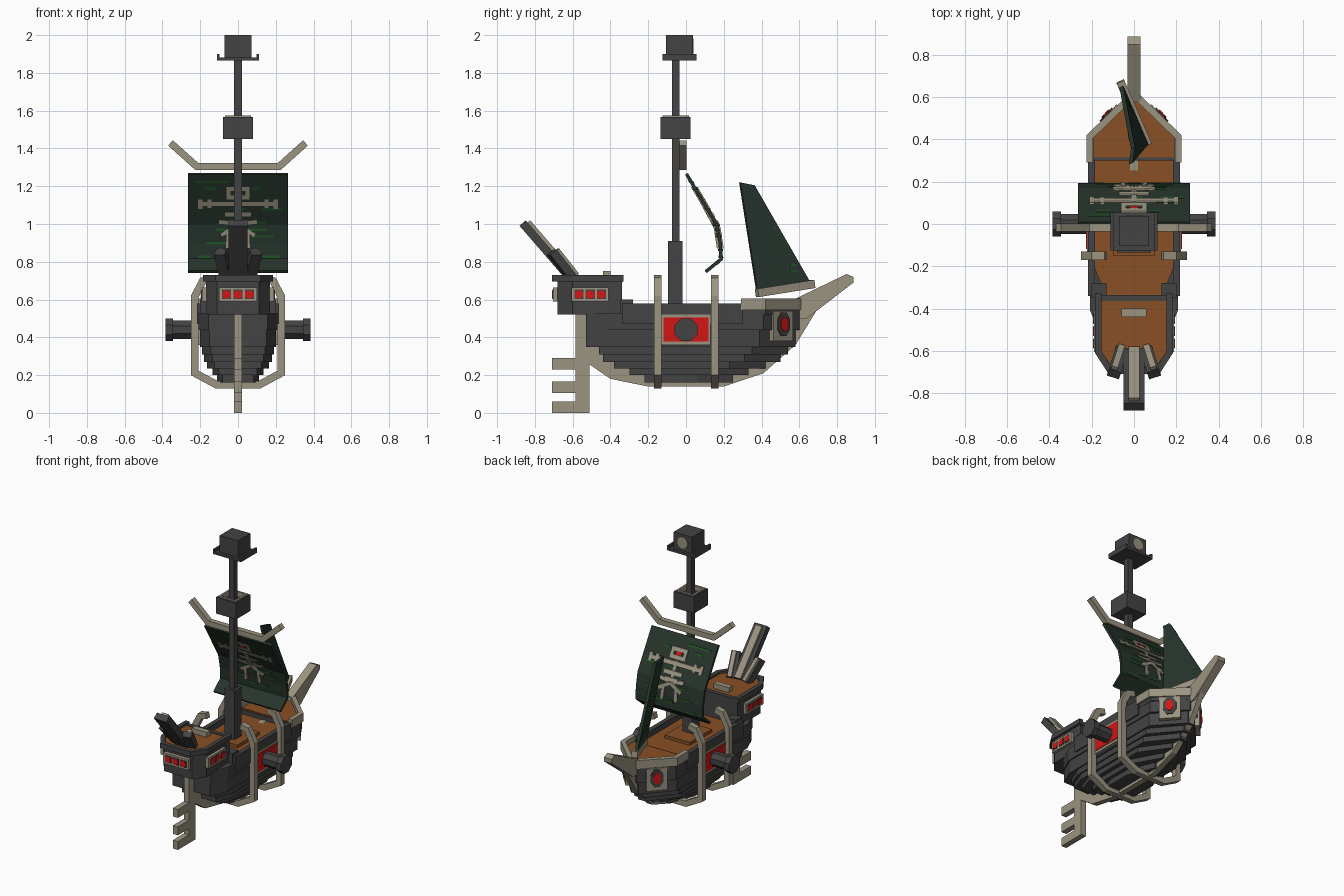
import bpy, bmesh, math, random
from mathutils import Vector, Matrix

cube = bpy.data.objects.get("Cube")
if cube:
    bpy.data.objects.remove(cube)
random.seed(4)


def material(name, colour):
    mat = bpy.data.materials.new(name)
    mat.use_nodes = True
    mat.diffuse_color = (*colour, 1)
    mat.node_tree.nodes["Principled BSDF"].inputs["Base Color"].default_value = (*colour, 1)
    return mat


BONE = material("weathered bone", (.33, .295, .22))
DARK = material("charcoal wood", (.056, .056, .058))
BROWN = material("brown deck", (.25, .08, .018))
RED = material("glowing red", (.65, .008, .008))
SAIL = material("dark green sail", (.02, .034, .025))
GREEN = material("green streak", (.014, .09, .017))


def build(name, verts, faces, mat):
    mesh = bpy.data.meshes.new(name)
    mesh.from_pydata([tuple(v) for v in verts], [], faces)
    bm = bmesh.new()
    bm.from_mesh(mesh)
    bmesh.ops.recalc_face_normals(bm, faces=bm.faces)
    bm.to_mesh(mesh)
    bm.free()
    mesh.materials.append(mat)
    obj = bpy.data.objects.new(name, mesh)
    bpy.context.collection.objects.link(obj)
    return obj


def place(p, axis, depth):
    u, v = p
    return {"x": (depth, u, v), "y": (u, depth, v), "z": (u, v, depth)}[axis]


def prism(name, pts, axis, a, b, mat):
    """Outline extruded along an axis from a to b."""
    n = len(pts)
    verts = [place(p, axis, d) for d in (a, b) for p in pts]
    sides = [(i, (i + 1) % n, (i + 1) % n + n, i + n) for i in range(n)]
    return build(name, verts, [tuple(range(n)), tuple(range(n, n + n))] + sides, mat)


def box(name, x, y, z, mat):
    corners = [(x[0], y[0]), (x[1], y[0]), (x[1], y[1]), (x[0], y[1])]
    return prism(name, corners, "z", z[0], z[1], mat)


def strip(name, path, t, axis, a, b, mat):
    """Bent plank: an open path thickened to its left by t, extruded along an axis."""
    pts = [Vector(p) for p in path]
    normals = []
    for p, q in zip(pts, pts[1:]):
        d = (q - p).normalized()
        normals.append(Vector((-d.y, d.x)))
    inner = []
    for i, p in enumerate(pts):
        m, n = normals[max(i - 1, 0)], normals[min(i, len(normals) - 1)]
        inner.append(p + (m + n) * t / (1 + m.dot(n)))
    k = len(pts)
    verts = [place(p, axis, d) for d in (a, b) for p in pts + inner]
    ring = lambda i: (i, i + k, i + 3 * k, i + 2 * k)
    faces = [ring(0), ring(k - 1)]
    for i in range(k - 1):
        r, s = ring(i), ring(i + 1)
        faces += [(r[j], s[j], s[(j + 1) % 4], r[(j + 1) % 4]) for j in range(4)]
    return build(name, verts, faces, mat)


def tube(name, start, direction, rx, ry, length, mat, sides=8):
    """Faceted cylinder along a direction; four sides give a beam."""
    d = Vector(direction).normalized()
    side = Vector((0, 0, 1)).cross(d).normalized()
    up = d.cross(side)
    grow = 1 / math.cos(math.pi / sides)
    verts = []
    for h in (0, length):
        for i in range(sides):
            a = math.tau * (i + .5) / sides
            verts.append(Vector(start) + d * h + (side * math.cos(a) * rx + up * math.sin(a) * ry) * grow)
    faces = [(i, (i + 1) % sides, (i + 1) % sides + sides, i + sides) for i in range(sides)]
    return build(name, verts, faces + [tuple(range(sides)), tuple(range(sides, 2 * sides))], mat)


def mirrored(pts):
    return pts + [(-x, y) for x, y in reversed(pts)]


# Stepped hull
layers = [(.16, .2, .11, -.22, .25), (.2, .235, .135, -.3, .33), (.235, .27, .165, -.38, .42),
          (.27, .31, .18, -.44, .5), (.31, .35, .19, -.46, .54), (.35, .44, .2, -.53, .58),
          (.44, .53, .208, -.53, .6)]
for z0, z1, w, stern, bow in layers:
    plan = mirrored([(w * .75, stern), (w, stern + .12), (w, bow - .19), (.03, bow)])
    prism("hull_layer", plan, "z", z0, z1, DARK)

# Decks, hatch and bow platform
prism("main_deck", mirrored([(.13, -.35), (.19, -.2), (.19, .3)]), "z", .52, .538, BROWN)
prism("bow_platform", mirrored([(.21, .3), (.21, .42), (.03, .6)]), "z", .52, .565, DARK)
prism("bow_deck", mirrored([(.19, .315), (.19, .41), (.02, .58)]), "z", .56, .572, BROWN)
box("hatch", (-.1, .1), (-.15, .1), (.53, .56), BROWN)
for s in (1, -1):
    box("bulwark", (s * .185, s * .218), (-.34, .3), (.47, .58), DARK)
    box("stern_step", (s * .13, s * .2), (-.35, -.28), (.5, .6), DARK)
rail = [(.225, .29), (.225, .42), (.03, .61)]
strip("bow_rail", mirrored(rail), .032, "z", .545, .605, BONE)

# Keel, bowsprit and comb rudder
keel = [(-.53, .27), (-.4, .18), (-.2, .14), (.2, .14), (.41, .21), (.58, .36), (.69, .54), (.5, .55), (-.53, .5)]
prism("keel", keel, "x", -.02, .02, BONE)
prism("bowsprit", [(.58, .605), (.85, .735), (.887, .72), (.887, .69), (.64, .5), (.58, .5)],
      "x", -.03, .03, BONE)
box("rudder_post", (-.02, .02), (-.585, -.51), (0, .52), BONE)
for z in (0, .105, .23):
    box("rudder_tooth", (-.02, .02), (-.71, -.55), (z, z + .06), BONE)

# Ribs wrapped round the hull
rib = [(-.14, .73), (-.2, .715), (-.25, .62), (-.25, .2), (-.12, .13)]
for y in (-.15, .152):
    strip("hull_rib", rib + [(-x, z) for x, z in reversed(rib)], .04, "y", y - .02, y + .02, BONE)

# Gun ports, cannons and bow eyes
for s in (1, -1):
    box("port_frame", (s * .19, s * .222), (-.13, .13), (.36, .52), BONE)
    box("port_glow", (s * .2, s * .227), (-.118, .118), (.378, .505), RED)
    tube("cannon_barrel", (s * .19, 0, .44), (s, 0, 0), .048, .048, .16, DARK)
    tube("cannon_muzzle", (s * .345, 0, .44), (s, 0, 0), .06, .06, .04, DARK)
    out = Vector((s * .74, .67, 0))
    spot = Vector((s * .118, .505, .46))
    tube("eye_block", spot - out * .02, out, .07, .08, .035, BONE, 4)
    tube("eye_socket", spot + Vector((0, 0, .01)), out, .043, .062, .022, DARK)
    tube("eye_glow", spot + Vector((0, 0, .01)), out, .024, .038, .028, RED)

# Stern cabin
prism("cabin", mirrored([(.17, -.34), (.17, -.6), (.11, -.68)]), "z", .52, .71, DARK)
prism("cabin_deck", mirrored([(.165, -.35), (.165, -.59), (.1, -.675)]), "z", .7, .715, BROWN)
strip("cabin_rail", mirrored([(.185, -.33), (.185, -.61), (.12, -.71)])[::-1], .03, "z", .695, .73, DARK)
box("cabin_beam", (-.17, .17), (-.365, -.335), (.69, .72), DARK)
box("deck_chest", (-.06, .06), (-.44, -.4), (.71, .75), BONE)


def window_panel(centre, out, half):
    c, out = Vector(centre), Vector(out)
    along = Vector((-out.y, out.x, 0))
    tube("window_frame", c, out, half, .038, .025, BONE, 4)
    for i in (-1, 0, 1):
        p = c + along * i * half * .6
        tube("window", p, out, .024, .025, .027, DARK, 4)
        tube("window_glow", p, out, .022, .013, .03, RED, 4)
        tube("window_glow", p, out, .013, .022, .03, RED, 4)


window_panel((0, -.68, .627), (0, -1, 0), .1)
for s in (1, -1):
    window_panel((s * .165, -.507, .627), (s, 0, 0), .098)

# Fan of stern fins: dark slab with a bone facing
for foot, tip, w in [((0, -.61, .71), (0, -.865, 1.005), .05),
                     ((.06, -.6, .71), (.095, -.71, .85), .03),
                     ((-.06, -.6, .71), (-.095, -.71, .85), .03)]:
    a, d = Vector(foot), Vector(tip) - Vector(foot)
    lift = Vector((0, .75, .66)) * .026
    tube("stern_fin", a, d, w, .022, d.length, DARK, 4)
    tube("fin_facing", a + lift, d, w * .5, .014, d.length * .96, BONE, 4)

# Mast, crow's nest and masthead
box("mast", (-.02, .02), (-.075, -.035), (.5, 1.9), DARK)
box("mast_foot", (-.04, .04), (-.095, -.018), (.5, .91), DARK)
box("nest_floor", (-.075, .075), (-.125, .015), (1.45, 1.54), DARK)
for s in (1, -1):
    box("nest_wall", (s * .065, s * .08), (-.135, .025), (1.45, 1.567), DARK)
    box("nest_wall", (-.07, .07), (-.055 + s * .065, -.055 + s * .08), (1.45, 1.567), DARK)
    box("nest_trim", (s * .056, s * .07), (-.125, .015), (1.53, 1.575), BONE)
    box("nest_trim", (-.07, .07), (-.055 + s * .056, -.055 + s * .07), (1.53, 1.575), BONE)
    box("masthead_lip", (s * .098, s * .112), (-.125, .055), (1.865, 1.9), DARK)
box("masthead_brim", (-.11, .11), (-.125, .055), (1.865, 1.882), DARK)
box("masthead", (-.072, .072), (-.105, .037), (1.87, 2), DARK)
tube("masthead_emblem", (0, .03, 1.942), (0, 1, 0), .04, .04, .011, BONE, 12)

# Yard and bellied main sail
strip("yard", [(-.37, 1.415), (-.225, 1.285), (.225, 1.285), (.37, 1.415)], .038, "y", -.035, .003, BONE)
belly = [(.11, .74), (.195, .81), (.19, .9), (.17, 1), (.01, 1.27)]
strip("main_sail", belly, .018, "x", -.265, .265, SAIL)


def sail_y(z):
    for (y0, z0), (y1, z1) in zip(belly, belly[1:]):
        if z <= z1:
            return y0 + (y1 - y0) * (z - z0) / (z1 - z0) - .01
    return belly[-1][0]


def on_sail(name, start, end, half, mat, puff=.015):
    """Thin bar following the sail and showing on both of its faces."""
    (x0, z0), (x1, z1) = start, end
    n = Vector((z0 - z1, x1 - x0)).normalized() * half
    flat = [(x0 + n.x, z0 + n.y), (x1 + n.x, z1 + n.y), (x1 - n.x, z1 - n.y), (x0 - n.x, z0 - n.y)]
    verts = [(x, sail_y(z) + side, z) for side in (-puff, puff) for x, z in flat]
    faces = [(0, 1, 2, 3), (4, 5, 6, 7)] + [(i, (i + 1) % 4, (i + 1) % 4 + 4, i + 4) for i in range(4)]
    build(name, verts, faces, mat)


for row in range(13):
    z = .79 + row * .036
    for part in range(2):
        x, w = random.uniform(-.24, .15), random.uniform(.04, .12)
        on_sail("sail_streak", (x, z), (min(x + w, .25), z), .006, GREEN, .013)

# Skeleton figure on the sail
bones = [((0, 1.12), (0, .98)), ((-.07, 1.05), (.07, 1.05)), ((-.05, 1.01), (.05, 1.01)),
         ((-.05, 1.185), (.05, 1.185)), ((-.05, 1.14), (.05, 1.14))]
for s in (1, -1):
    bones += [((0, 1.105), (s * .21, 1.105)), ((s * .05, 1.195), (s * .05, 1.13)),
              ((s * .2, 1.13), (s * .2, 1.08)), ((s * .15, 1.13), (s * .15, 1.085)),
              ((0, .99), (s * .09, .94)), ((s * .05, .96), (s * .055, .87)), ((s * .02, 1.0), (s * .1, 1.01))]
for a, b in bones:
    on_sail("sail_bone", a, b, .011, BONE, .018)
on_sail("sail_skull_glow", (-.02, 1.162), (.02, 1.162), .012, RED)

# Jib sail, its streaks and boom
corners = [Vector(p) for p in [(.06, .375, .645), (-.06, .65, .7), (-.005, .36, 1.205), (-.015, .285, 1.22)]]
across = Vector((.92, .39, 0))
loop = [(0, 1, 2, 3), (4, 5, 6, 7)] + [(i, (i + 1) % 4, (i + 1) % 4 + 4, i + 4) for i in range(4)]
build("jib_sail", [c + across * t for t in (-.01, .01) for c in corners], loop, SAIL)
for i in range(16):
    u, v = random.uniform(.05, .8), random.uniform(.04, .7)
    spot = lambda a, b: corners[0].lerp(corners[1], a).lerp(corners[3].lerp(corners[2], a), b)
    quad = [spot(u, v), spot(u + .13, v), spot(u + .13, v + .02), spot(u, v + .02)]
    build("jib_streak", [c + across * t for t in (-.013, .013) for c in quad], loop, GREEN)
foot = Vector((.065, .375, .635))
tube("jib_boom", foot, Vector((-.065, .675, .683)) - foot, .02, .022, .33, BONE, 4)
